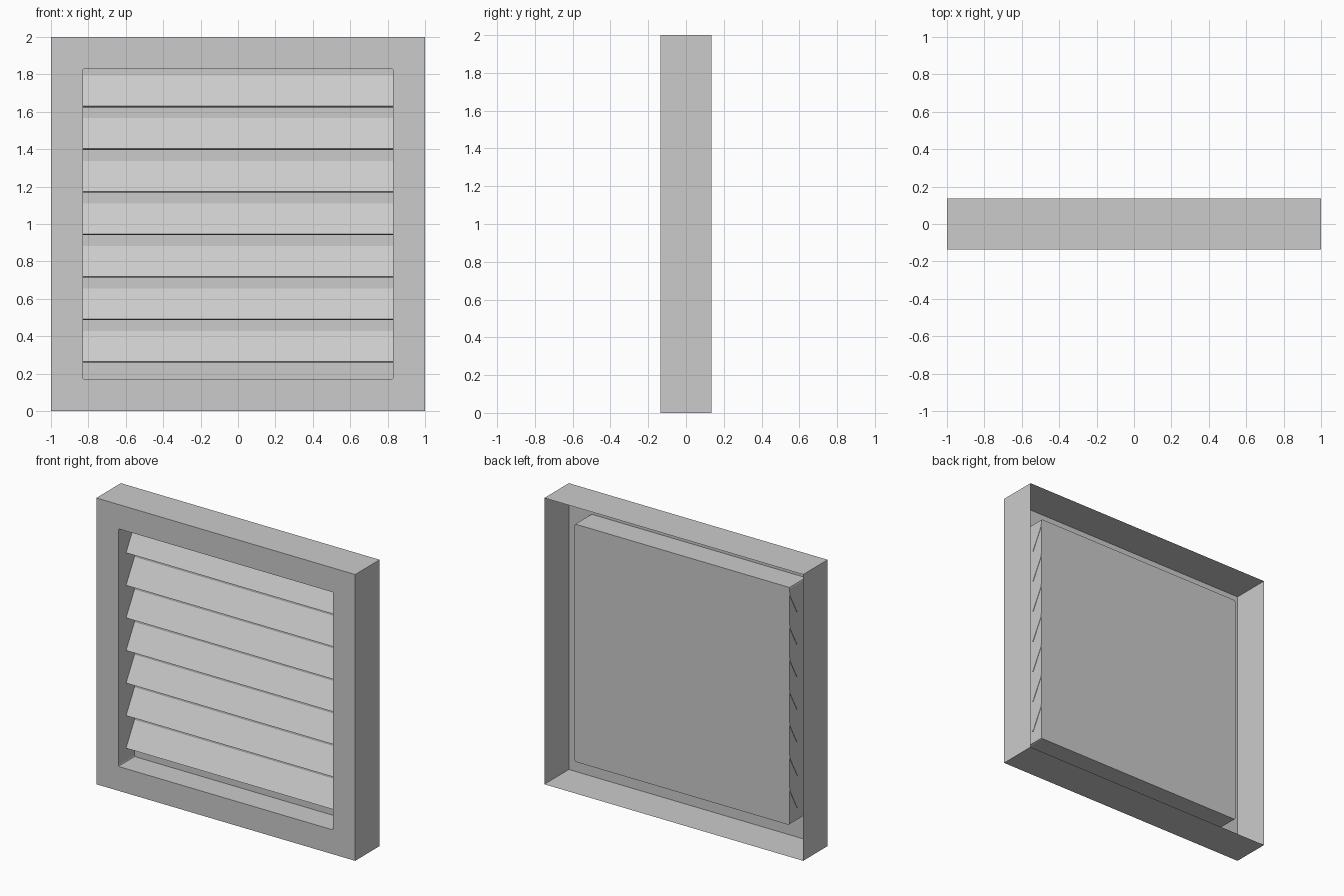
import bpy, bmesh, math
from mathutils import Vector

default = bpy.data.objects.get("Cube")
if default:
    bpy.data.objects.remove(default, do_unlink=True)

FRONT, BACK, BOX_BACK = -0.135, 0.135, 0.045
OUTER, INNER = 1.0, 0.83


def make_material(name, value):
    mat = bpy.data.materials.new(name)
    mat.use_nodes = True
    colour = (value, value, value, 1)
    mat.diffuse_color = colour
    mat.node_tree.nodes["Principled BSDF"].inputs["Base Color"].default_value = colour
    return mat


grey = make_material("light grey", 0.6)


def finish(name, bm):
    mesh = bpy.data.meshes.new(name)
    bm.to_mesh(mesh)
    bm.free()
    mesh.materials.append(grey)
    obj = bpy.data.objects.new(name, mesh)
    bpy.context.collection.objects.link(obj)
    return obj


def square_ring(bm, half, radius, y, steps=2):
    """Square loop of vertices with optionally rounded corners."""
    verts = []
    for corner in range(4):
        for s in range(steps + 1):
            a = math.pi / 2 * (corner + s / steps)
            mid = math.pi / 2 * (corner + 0.5)
            cx = math.copysign(half - radius, math.cos(mid))
            cz = math.copysign(half - radius, math.sin(mid))
            verts.append(bm.verts.new((cx + radius * math.cos(a), y,
                                       1 + cz + radius * math.sin(a))))
    return verts


# Thin housing: outer skirt, front border and recessed box with a closed back
bm = bmesh.new()
rings = [square_ring(bm, OUTER, 0, BACK), square_ring(bm, OUTER, 0, FRONT),
         square_ring(bm, INNER, 0.01, FRONT), square_ring(bm, INNER, 0.01, BOX_BACK)]
for a, b in zip(rings, rings[1:]):
    for i in range(len(a)):
        j = (i + 1) % len(a)
        bm.faces.new((a[i], a[j], b[j], b[i]))
bm.faces.new(rings[-1])
bmesh.ops.remove_doubles(bm, verts=bm.verts, dist=0.0005)
bmesh.ops.recalc_face_normals(bm, faces=bm.faces)
if sum((f.normal.y for f in bm.faces if abs(f.calc_center_median().y - FRONT) < 0.001)) > 0:
    bmesh.ops.reverse_faces(bm, faces=bm.faces)
finish("housing", bm)

# Sloping slats: low edge forward, high edge against the back of the box
SLATS, PITCH, LOWEST = 7, 0.2275, 0.265
low, high = Vector((0, -0.05, 0)), Vector((0, 0.043, 0.163))
thick = Vector((0, 0.011, -0.006))
for n in range(SLATS):
    lift = Vector((0, 0, LOWEST + n * PITCH))
    bm = bmesh.new()
    ends = []
    for x in (-INNER - 0.003, INNER + 0.003):
        side = Vector((x, 0, 0))
        section = (low, high, high + thick * 0.15 - Vector((0, 0, 0.015)), low + thick)
        ends.append([bm.verts.new(p + lift + side) for p in section])
    for i in range(4):
        j = (i + 1) % 4
        bm.faces.new((ends[0][i], ends[0][j], ends[1][j], ends[1][i]))
    for end in ends:
        bm.faces.new(end)
    bmesh.ops.recalc_face_normals(bm, faces=bm.faces)
    finish(f"slat_{n + 1}", bm)
